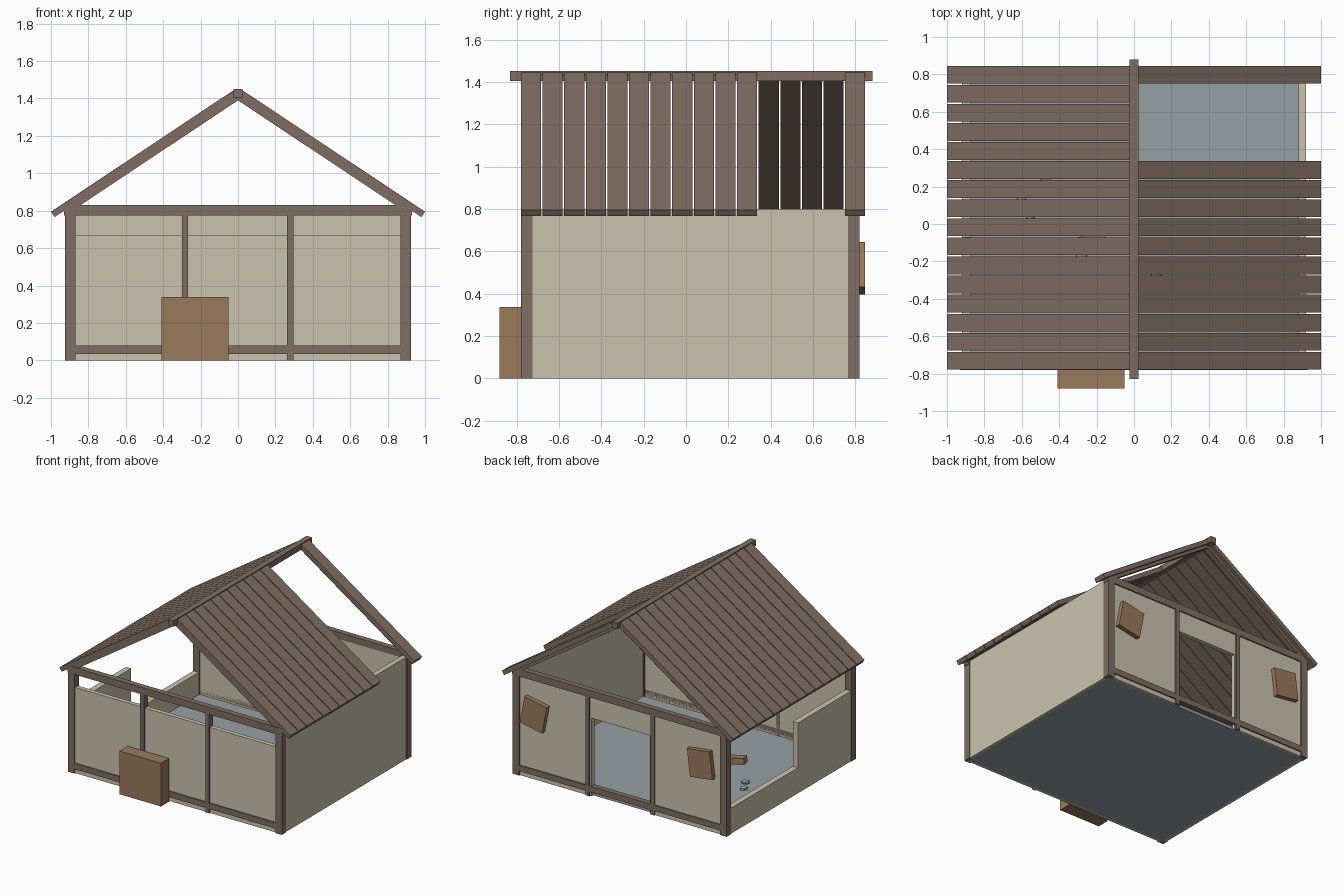
import bpy, bmesh, math, random
from mathutils import Matrix, Vector

if "Cube" in bpy.data.objects:
    bpy.data.objects.remove(bpy.data.objects["Cube"])

random.seed(4)


def mat(name, rgb):
    m = bpy.data.materials.new(name)
    lin = [((c / 255 + 0.055) / 1.055) ** 2.4 for c in rgb]
    m.diffuse_color = (*lin, 1)
    m.use_nodes = True
    m.node_tree.nodes["Principled BSDF"].inputs["Base Color"].default_value = m.diffuse_color
    return m


WOOD = mat("brown timber", (128, 110, 98))
PLASTER = mat("beige plaster", (202, 195, 174))
FLOOR = mat("grey floor", (152, 161, 165))
CRATE = mat("orange brown wood", (154, 122, 91))


def finish(name, bm, material):
    bmesh.ops.recalc_face_normals(bm, faces=bm.faces)
    me = bpy.data.meshes.new(name)
    bm.to_mesh(me)
    bm.free()
    me.materials.append(material)
    ob = bpy.data.objects.new(name, me)
    bpy.context.collection.objects.link(ob)
    return ob


def box(name, x, y, z, material, rot=None):
    """Box from (min, max) ranges, optionally turned about its centre."""
    bm = bmesh.new()
    bmesh.ops.create_cube(bm, size=1)
    size = Vector((x[1] - x[0], y[1] - y[0], z[1] - z[0]))
    mid = Vector((x[0] + x[1], y[0] + y[1], z[0] + z[1])) / 2
    bm.transform(Matrix.Translation(mid) @ (rot or Matrix()) @ Matrix.Diagonal((*size, 1)))
    return finish(name, bm, material)


def prism(name, pts, axis, lo, hi, material):
    """Extrude a profile: (x, z) along y, or (y, z) along x."""
    bm = bmesh.new()
    make = (lambda p, t: (p[0], t, p[1])) if axis == 'y' else (lambda p, t: (t, p[0], p[1]))
    face = bm.faces.new([bm.verts.new(make(p, lo)) for p in pts])
    ext = bmesh.ops.extrude_face_region(bm, geom=[face])
    shift = Vector((0, hi - lo, 0)) if axis == 'y' else Vector((hi - lo, 0, 0))
    bmesh.ops.translate(bm, vec=shift,
                        verts=[v for v in ext["geom"] if isinstance(v, bmesh.types.BMVert)])
    return finish(name, bm, material)


# Floor slab
box("floor", (-0.9, 0.9), (-0.75, 0.79), (0.0, 0.025), FLOOR)

# Corner posts
for sx, side in ((-1, "left"), (1, "right")):
    x = sorted((sx * 0.87, sx * 0.925))
    box(f"{side}_front_post", x, (-0.78, -0.725), (0, 0.80), WOOD)
    box(f"{side}_back_post", x, (0.765, 0.82), (0, 0.80), WOOD)

# Front and back frames
for name, y in (("front", (-0.78, -0.735)), ("back", (0.775, 0.82))):
    box(f"{name}_top_beam", (-0.93, 0.93), y, (0.775, 0.83), WOOD)
    box(f"{name}_bottom_beam", (-0.9, 0.9), y, (0.035, 0.08), WOOD)
    for i, x in enumerate((-0.283, 0.28)):
        box(f"{name}_middle_post_{i + 1}", (x - 0.017, x + 0.017), y, (0, 0.78), WOOD)

# Plaster walls: front is short, back has a doorway, left is broken down
box("front_wall", (-0.9, 0.9), (-0.77, -0.735), (0, 0.67), PLASTER)
prism("back_wall", [(-0.9, 0), (-0.255, 0), (-0.255, 0.61), (0.25, 0.61), (0.25, 0),
                    (0.9, 0), (0.9, 0.78), (-0.9, 0.78)], 'y', 0.775, 0.81, PLASTER)
box("right_wall", (0.88, 0.92), (-0.74, 0.78), (0, 0.80), PLASTER)
prism("left_wall", [(-0.74, 0), (0.78, 0), (0.78, 0.20), (-0.07, 0.20), (-0.07, 0.55),
                    (-0.74, 0.55)], 'x', -0.92, -0.875, PLASTER)

# Roof planks, with four missing on the right
SLOPE = 0.665
PITCH = 0.102


def roof_line(x, drop):
    return 1.46 - SLOPE * x - drop


for s, side in ((-1, "left"), (1, "right")):
    plank = [(0.012, roof_line(0.012, 0)), (1.0, roof_line(1.0, 0)),
             (0.981, roof_line(0.981, 0.042)), (-0.007, roof_line(-0.007, 0.042))]
    rafter = [(0, roof_line(0, 0.04)), (0.91, roof_line(0.91, 0.04)),
              (0.91, roof_line(0.91, 0.07)), (0, roof_line(0, 0.07))]
    for i in range(16):
        if s == 1 and 11 <= i <= 14:
            continue
        y = -0.782 + i * PITCH
        prism(f"{side}_roof_plank_{i + 1}", [(s * px, pz) for px, pz in plank],
              'y', y + 0.003, y + PITCH - 0.004, WOOD)
    # Rafters over both gables
    for end, y in (("front", -0.775), ("back", 0.775)):
        prism(f"{side}_{end}_rafter", [(s * px, pz) for px, pz in rafter],
              'y', y, y + 0.045, WOOD)

# Ridge beam
box("ridge_beam", (-0.023, 0.023), (-0.83, 0.88), (1.405, 1.452), WOOD)

# Crate in front, crooked boards at the back
box("front_crate", (-0.41, -0.05), (-0.88, -0.78), (0, 0.338), CRATE)
for i, (x, deg) in enumerate(((0.73, -11), (-0.71, 7))):
    # turned about y, so the pair lean opposite ways
    box(f"back_board_{i + 1}", (x - 0.098, x + 0.098), (0.808, 0.845), (0.412, 0.628), CRATE,
        Matrix.Rotation(math.radians(deg), 4, 'Y'))

# Fallen timber and rubble inside
box("fallen_timber", (-0.43, -0.15), (-0.13, -0.07), (0.06, 0.11), CRATE,
    Matrix.Rotation(math.radians(12), 4, 'Z') @ Matrix.Rotation(math.radians(8), 4, 'Y'))
for i, (x, y) in enumerate(((-0.55, 0.05), (-0.47, 0.25), (-0.6, 0.14),
                            (-0.28, -0.17), (0.12, -0.27))):
    bm = bmesh.new()
    bmesh.ops.create_icosphere(bm, subdivisions=1, radius=0.035)
    bm.transform(Matrix.Translation((x, y, 0.035))
                 @ Matrix.Rotation(random.uniform(0, 3), 4, 'Z') @ Matrix.Diagonal((1, 0.8, 0.5, 1)))
    finish(f"rubble_stone_{i + 1}", bm, FLOOR)
